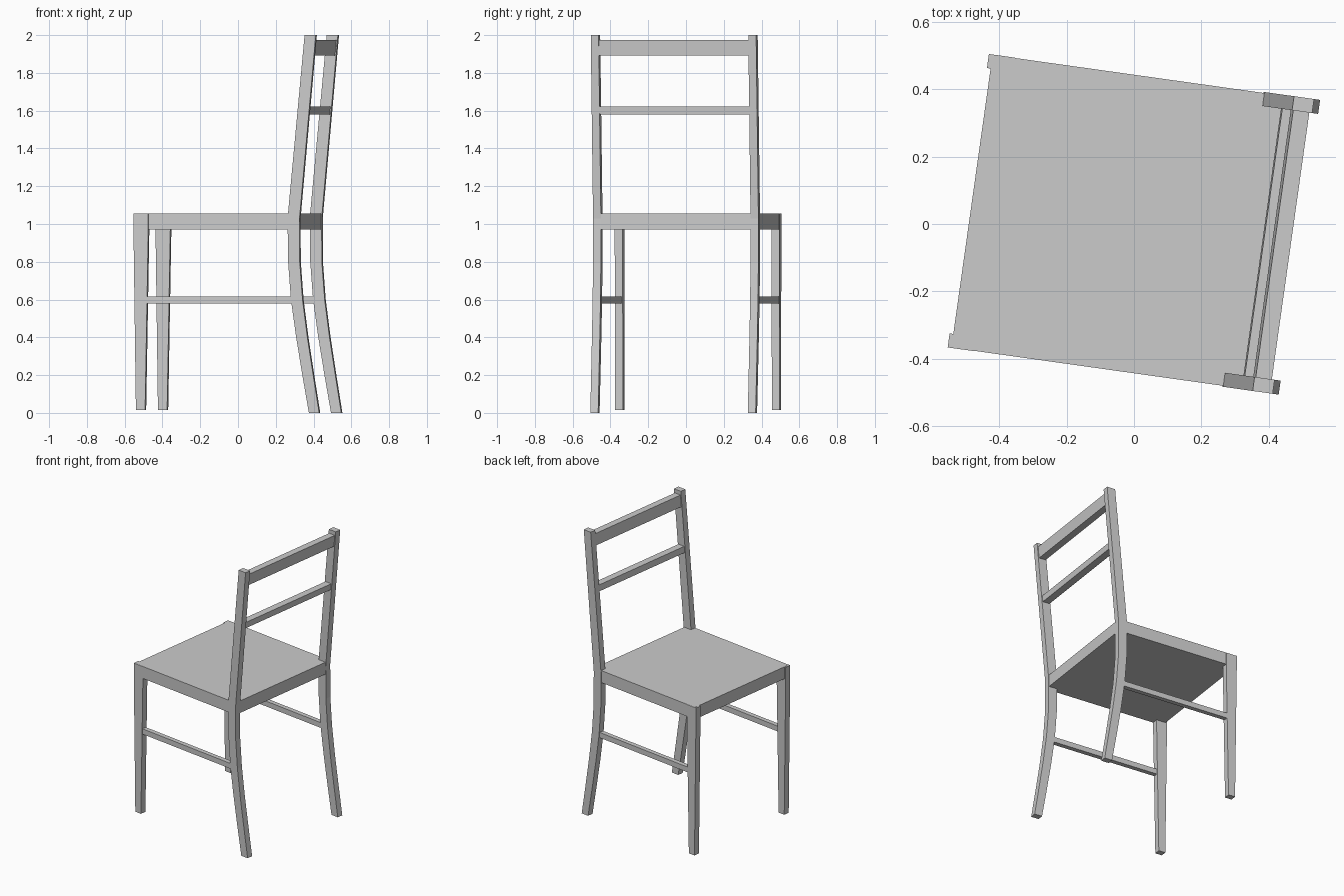
import bpy, bmesh, math

if "Cube" in bpy.data.objects:
    bpy.data.objects.remove(bpy.data.objects["Cube"])

TURN = math.radians(-8.0)   # the chair is turned slightly about z


def prism(name, profile, v0, v1, mirror=False):
    """Extrude a side profile of (depth, height) points from v0 to v1 across the chair."""
    bm = bmesh.new()
    face = bm.faces.new([bm.verts.new((u, v0, z)) for u, z in profile])
    ext = bmesh.ops.extrude_face_region(bm, geom=[face])
    verts = [g for g in ext["geom"] if isinstance(g, bmesh.types.BMVert)]
    bmesh.ops.translate(bm, verts=verts, vec=(0, v1 - v0, 0))
    bmesh.ops.recalc_face_normals(bm, faces=bm.faces[:])
    me = bpy.data.meshes.new(name)
    bm.to_mesh(me)
    bm.free()
    ob = bpy.data.objects.new(name, me)
    ob.rotation_euler.z = TURN
    bpy.context.collection.objects.link(ob)
    if mirror:
        mod = ob.modifiers.new("Mirror", 'MIRROR')
        mod.use_axis = (False, True, False)
        mod.use_mirror_merge = False
    return ob


def box(name, u0, u1, z0, z1, v0, v1, mirror=False):
    return prism(name, [(u0, z0), (u1, z0), (u1, z1), (u0, z1)], v0, v1, mirror)


# Back posts: curved below the seat, leaning straight above it
post_front = [(.441, 0), (.406, .2), (.373, .4), (.345, .6), (.330, .8), (.327, 1.03), (.418, 2)]
post_back = [(.496, 0), (.464, .2), (.433, .4), (.407, .6), (.392, .8), (.391, 1.03), (.478, 2)]
prism("back_posts", post_front + post_back[::-1], .400, .442, True)

# Front legs: tapered under the seat, square at the seat corner
prism("front_legs", [(-.484, .015), (-.435, .015), (-.418, .97), (-.418, 1.055),
                     (-.497, 1.055), (-.497, .97)], .398, .440, True)

# Seat
box("seat", -.486, .388, .971, 1.0555, -.439, .439)

# Side stretchers between legs and posts
box("side_stretchers", -.44, .37, .578, .615, .405, .437, True)


# Back rails, leaning with the posts
def rail(name, z0, z1):
    def front(z):
        return .327 + (z - 1.03) * .0938 + .006

    def back(z):
        return .391 + (z - 1.03) * .0897 - .006
    prism(name, [(front(z0), z0), (back(z0), z0), (back(z1), z1), (front(z1), z1)], -.41, .41)


rail("top_rail", 1.893, 1.973)
rail("lower_rail", 1.58, 1.623)
